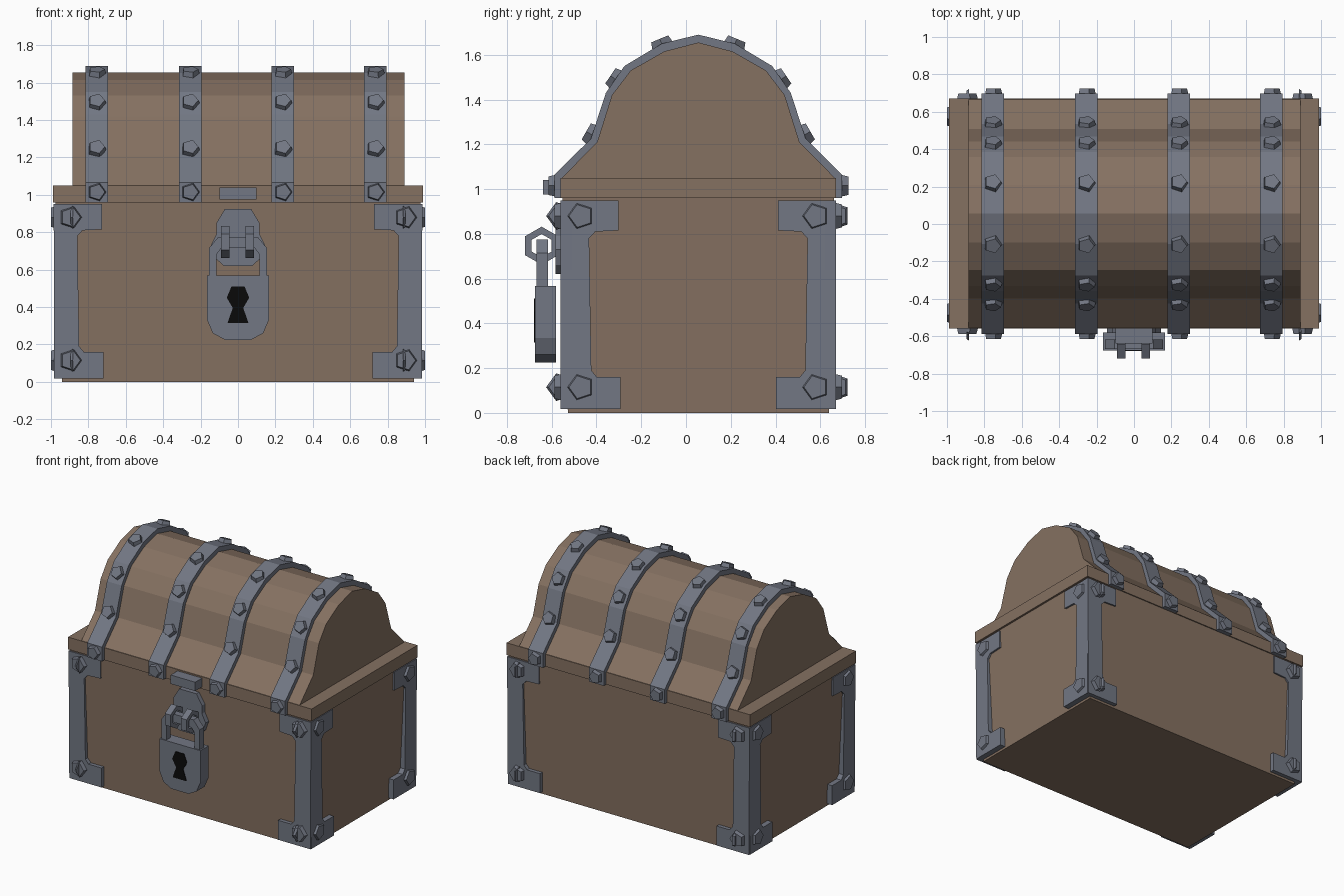
import bpy, bmesh, math
from mathutils import Vector

if "Cube" in bpy.data.objects:
    bpy.data.objects.remove(bpy.data.objects["Cube"])

CY = 0.055  # chest centre in y (lock sticks out in front)


def material(name, rgb):
    m = bpy.data.materials.new(name)
    m.diffuse_color = (*rgb, 1)
    m.use_nodes = True
    m.node_tree.nodes["Principled BSDF"].inputs["Base Color"].default_value = m.diffuse_color
    return m


WOOD = material("brown wood", (0.235, 0.165, 0.12))
METAL = material("grey metal", (0.168, 0.184, 0.228))
BLACK = material("black", (0.003, 0.003, 0.003))


def finish(bm, name, mat):
    bmesh.ops.recalc_face_normals(bm, faces=bm.faces[:])
    me = bpy.data.meshes.new(name)
    bm.to_mesh(me)
    bm.free()
    me.materials.append(mat)
    ob = bpy.data.objects.new(name, me)
    bpy.context.collection.objects.link(ob)
    return ob


def loft(bm, a, b):
    """Closed solid between two equal outlines."""
    va, vb = [bm.verts.new(p) for p in a], [bm.verts.new(p) for p in b]
    n = len(va)
    bm.faces.new(va)
    bm.faces.new(vb[::-1])
    for i in range(n):
        j = (i + 1) % n
        bm.faces.new((va[i], vb[i], vb[j], va[j]))


def prism(bm, pts, axis, lo, hi):
    """Outline (y,z) pushed along x, or (x,z) pushed along y."""
    put = (lambda p, t: (t, p[0], p[1])) if axis == 'x' else (lambda p, t: (p[0], t, p[1]))
    loft(bm, [put(p, lo) for p in pts], [put(p, hi) for p in pts])


def solid(name, pts, axis, lo, hi, mat):
    bm = bmesh.new()
    prism(bm, pts, axis, lo, hi)
    return finish(bm, name, mat)


def mirrored(half):
    return half + [(-x, z) for x, z in reversed(half) if x > 0]


def rivet(bm, centre, normal, point, r, h):
    """Five-sided stud with a narrower top."""
    n, u = Vector(normal).normalized(), Vector(point).normalized()
    v, c = n.cross(u), Vector(centre)

    def ring(rad, d):
        return [c + n * d + rad * (math.cos(k * math.tau / 5) * u + math.sin(k * math.tau / 5) * v)
                for k in range(5)]
    loft(bm, ring(r, -0.015), ring(r * 0.82, h))


# Body, slightly narrower at the bottom
bm = bmesh.new()
loft(bm, *[[(sx * hx, CY + sy * hy, z) for sx, sy in ((-1, -1), (1, -1), (1, 1), (-1, 1))]
           for hx, hy, z in ((0.94, 0.583, 0), (0.975, 0.607, 0.96))])
finish(bm, "chest_body", WOOD)

# Lid: rim board and curved top
solid("lid_rim", [(-0.56, 0.96), (0.67, 0.96), (0.67, 1.05), (-0.56, 1.05)], 'x', -0.99, 0.99, WOOD)
lid = [(0.61, 1.05), (0.452, 1.21), (0.386, 1.42), (0.302, 1.53), (0.153, 1.615), (0, 1.655)]
solid("lid_top", [(CY + y, z) for y, z in mirrored(lid)], 'x', -0.885, 0.89, WOOD)

# Straps over the lid, with studs
band = [(0.642, 0.96), (0.642, 1.065), (0.48, 1.225), (0.413, 1.43), (0.33, 1.55), (0.163, 1.65), (0, 1.69)]
inner = [(0.60, 0.96), (0.60, 1.05)] + [(y * 0.99, z - 0.005) for y, z in lid[1:]]
straps, studs = bmesh.new(), bmesh.new()
for x in (-0.755, -0.255, 0.24, 0.735):
    outline = mirrored(band) + mirrored(inner)[::-1]
    # a strip of separate segments keeps every face convex
    o, i = mirrored(band), mirrored(inner)
    rows = [[straps.verts.new((x + dx, CY + p[0], p[1])) for dx, p in
             ((-0.06, a), (0.06, a), (0.06, b), (-0.06, b))] for a, b in zip(o, i)]
    straps.faces.new(rows[0])
    straps.faces.new(rows[-1])
    for r, s in zip(rows, rows[1:]):
        for k in range(4):
            m = (k + 1) % 4
            straps.faces.new((r[k], r[m], s[m], s[k]))
    for s in (-1, 1):
        for y, z, ny, nz in ((0.645, 1.015, 1, 0), (0.479, 1.245, 0.87, 0.5),
                             (0.372, 1.492, 0.82, 0.56), (0.163, 1.648, 0.38, 0.92)):
            rivet(studs, (x, CY + s * y, z), (0, s * ny, nz), (1, 0, 0), 0.053, 0.025)
finish(straps, "lid_straps", METAL)
finish(studs, "strap_studs", METAL)

# Corner plates: C-shaped outline measured inward from the edge, on all four faces
plate = [(0, 0.95), (0.258, 0.95), (0.258, 0.815), (0.155, 0.81), (0.127, 0.78),
         (0.137, 0.19), (0.162, 0.16), (0.268, 0.16), (0.268, 0.017), (0.006, 0.017)]
plates, studs = bmesh.new(), bmesh.new()
for sx in (-1, 1):
    for sy in (-1, 1):
        X, Y = sx * 0.986, CY + sy * 0.615
        prism(plates, [(X - sx * d, z) for d, z in plate], 'y', Y - sy * 0.05, Y)
        prism(plates, [(Y - sy * d, z) for d, z in plate], 'x', X - sx * 0.05, X - sx * 0.002)
        for z in (0.115, 0.88):
            rivet(studs, (X - sx * 0.09, Y, z), (0, sy, 0), (1, 0, 0), 0.065, 0.028)
            rivet(studs, (X - sx * 0.09, Y, z), (sx, 0, 0), (0, -1, 0), 0.065, 0)
            # side studs end at the overall width
            rivet(studs, (sx * 0.985, Y - sy * 0.09, z), (sx, 0, 0), (0, -1, 0), 0.065, 0.015)
finish(plates, "corner_plates", METAL)
# drop the studs buried inside the plates
buried = [v for v in studs.verts if abs(v.co.x) > 2]
bmesh.ops.delete(studs, geom=buried, context='VERTS')
finish(studs, "corner_studs", METAL)

# Latch block and hasp plate
solid("latch_block", [(-0.1, 0.975), (0.1, 0.975), (0.1, 1.04), (-0.1, 1.04)], 'y', -0.64, -0.55, METAL)
hasp = [(0.075, 0.62), (0.12, 0.66), (0.145, 0.73), (0.115, 0.79), (0.115, 0.85), (0.07, 0.925)]
solid("hasp_plate", mirrored(hasp), 'y', -0.583, -0.53, METAL)

# Two hexagonal hasp loops
bm = bmesh.new()
for x in (-0.068, 0.062):
    rings = [[bm.verts.new((x + dx, -0.645 + r * math.sin(k * math.pi / 3), 0.747 + r * math.cos(k * math.pi / 3)))
              for k in range(6)] for dx, r in ((-0.023, 0.085), (0.023, 0.085), (0.023, 0.052), (-0.023, 0.052))]
    for a in range(4):
        p, q = rings[a], rings[(a + 1) % 4]
        for k in range(6):
            m = (k + 1) % 6
            bm.faces.new((p[k], p[m], q[m], q[k]))
finish(bm, "hasp_loops", METAL)

# Padlock: shackle, body and keyhole
arch = [(0.155, 0.55), (0.155, 0.715), (0.105, 0.775), (-0.105, 0.775), (-0.155, 0.715), (-0.155, 0.55),
        (-0.115, 0.55), (-0.115, 0.68), (-0.09, 0.715), (0.09, 0.715), (0.115, 0.68), (0.115, 0.55)]
solid("padlock_shackle", arch, 'y', -0.668, -0.617, METAL)
lock = [(0.07, 0.225), (0.135, 0.26), (0.167, 0.335), (0.167, 0.568)]
solid("padlock_body", mirrored(lock), 'y', -0.675, -0.58, METAL)
key = [(0.056, 0.315), (0.028, 0.395), (0.06, 0.45), (0.035, 0.51)]
solid("keyhole", mirrored(key), 'y', -0.679, -0.672, BLACK)
